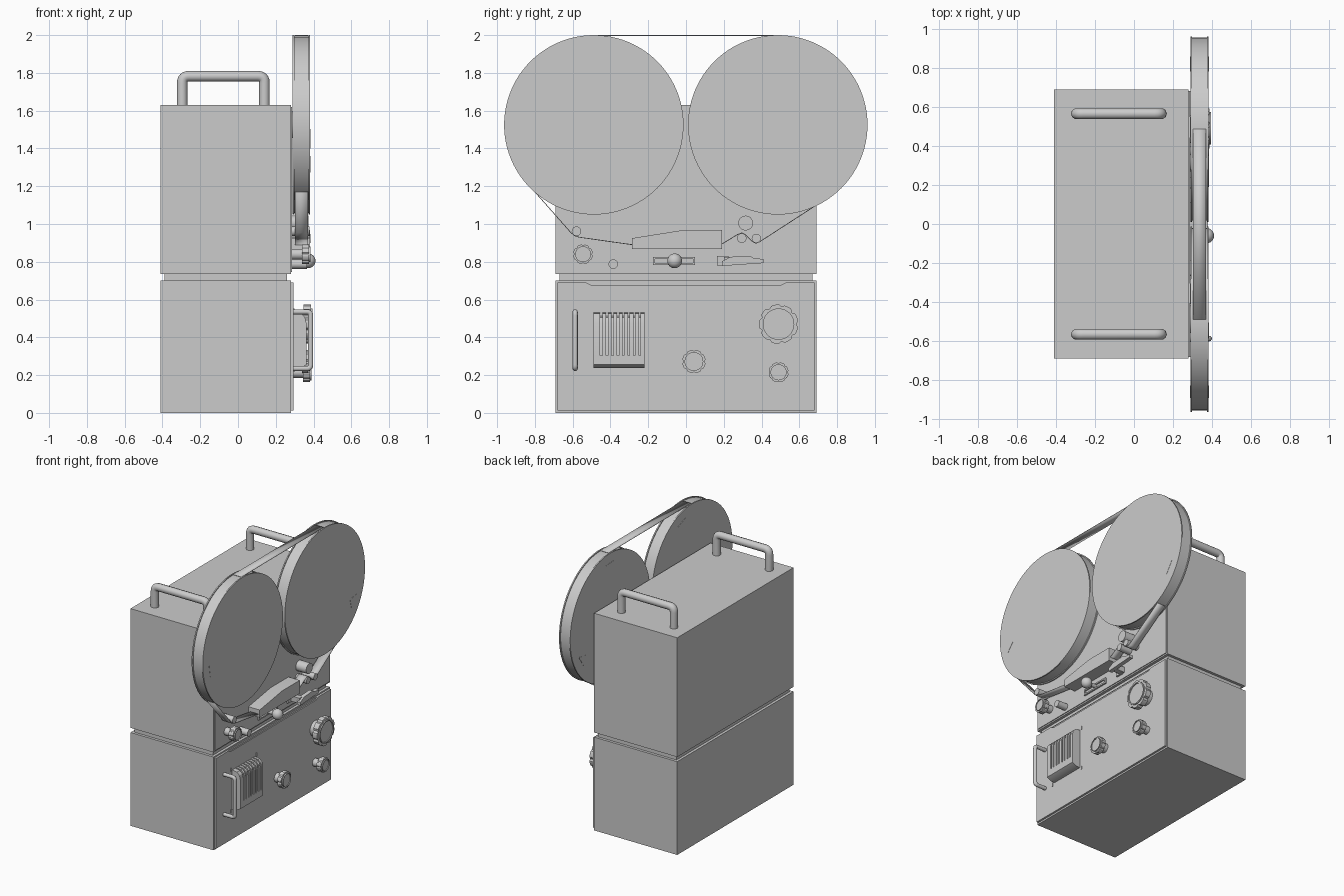
import bpy, bmesh
from math import sin, cos, pi, radians
from mathutils import Vector

if "Cube" in bpy.data.objects:
    bpy.data.objects.remove(bpy.data.objects["Cube"])


def finish(name, bm, smooth=True):
    bmesh.ops.recalc_face_normals(bm, faces=bm.faces)
    me = bpy.data.meshes.new(name)
    bm.to_mesh(me)
    bm.free()
    if smooth:
        me.shade_smooth()
        me.set_sharp_from_angle(angle=radians(30))
    ob = bpy.data.objects.new(name, me)
    bpy.context.collection.objects.link(ob)
    return ob


def prism(name, pts, a, b, axis='x', recess=None):
    """Extrude a profile: (y, z) points along x, or (x, z) points along y."""
    bm = bmesh.new()
    place = (lambda p, d: (d, p[0], p[1])) if axis == 'x' else (lambda p, d: (p[0], d, p[1]))
    lo = [bm.verts.new(place(p, a)) for p in pts]
    hi = [bm.verts.new(place(p, b)) for p in pts]
    n = len(pts)
    bm.faces.new(lo)
    front = bm.faces.new(hi)
    for i in range(n):
        j = (i + 1) % n
        bm.faces.new((lo[i], lo[j], hi[j], hi[i]))
    bmesh.ops.recalc_face_normals(bm, faces=bm.faces)
    if recess:
        bmesh.ops.inset_individual(bm, faces=[front], thickness=recess[0])
        r = bmesh.ops.extrude_face_region(bm, geom=[front])
        vs = [v for v in r['geom'] if isinstance(v, bmesh.types.BMVert)]
        bmesh.ops.translate(bm, verts=vs, vec=(-recess[1], 0, 0))
        if front.is_valid:
            bm.faces.remove(front)
    return finish(name, bm)


def rect(y0, y1, z0, z1):
    return [(y0, z0), (y1, z0), (y1, z1), (y0, z1)]


def box(name, x0, x1, y0, y1, z0, z1):
    return prism(name, rect(y0, y1, z0, z1), x0, x1)


def circle(y, z, r, n=32):
    return [(y + r * cos(2 * pi * i / n), z + r * sin(2 * pi * i / n)) for i in range(n)]


def disc(name, y, z, r, x0, x1, n=32, recess=None):
    return prism(name, circle(y, z, r, n), x0, x1, recess=recess)


def knob(name, y, z, r, x0, x1, lobes=8):
    n = lobes * 10
    pts = []
    for i in range(n):
        t = 2 * pi * i / n
        q = r * (1 - 0.10 * max(0, cos(lobes * t)) ** 2)
        pts.append((y + q * cos(t), z + q * sin(t)))
    mid = x1 - (x1 - x0) * 0.45
    disc(name + "_stem", y, z, r * 0.55, x0, mid + 0.004)
    prism(name + "_grip", pts, mid, x1 - 0.008)
    disc(name + "_cap", y, z, r * 0.80, x1 - 0.012, x1, 40, recess=(r * 0.08, 0.006))


def handle(name, pts, radius, corner):
    """Round bar along a path with filleted corners."""
    pts = [Vector(p) for p in pts]
    path = [pts[0]]
    for p, c, q in zip(pts, pts[1:], pts[2:]):
        a = c + (p - c).normalized() * corner
        b = c + (q - c).normalized() * corner
        for i in range(7):
            t = i / 6
            path.append(a * (1 - t) ** 2 + c * 2 * t * (1 - t) + b * t * t)
    path.append(pts[-1])
    cu = bpy.data.curves.new(name, 'CURVE')
    cu.dimensions = '3D'
    cu.bevel_depth = radius
    cu.bevel_resolution = 3
    cu.use_fill_caps = True
    sp = cu.splines.new('POLY')
    sp.points.add(len(path) - 1)
    for s, p in zip(sp.points, path):
        s.co = (*p, 1)
    bpy.context.collection.objects.link(bpy.data.objects.new(name, cu))


def tape(name, pts):
    bm = bmesh.new()
    rows = [[bm.verts.new((x, y, z)) for x in (0.302, 0.37)] for y, z in pts]
    for a, b in zip(rows, rows[1:]):
        bm.faces.new((a[0], a[1], b[1], b[0]))
    m = finish(name, bm).modifiers.new("thickness", 'SOLIDIFY')
    m.thickness, m.offset = 0.004, 0


# Cabinets, recessed neck and face panels
box("lower_cabinet", -0.41, 0.28, -0.69, 0.69, 0, 0.70)
box("neck", -0.39, 0.26, -0.67, 0.67, 0.69, 0.745)
box("upper_cabinet", -0.41, 0.28, -0.69, 0.69, 0.735, 1.63)
box("upper_panel", 0.275, 0.286, -0.68, 0.68, 0.745, 1.62)
box("lower_panel_backing", 0.275, 0.287, -0.68, 0.68, 0.012, 0.69)
prism("lower_panel", [(-0.68, 0.012), (0.68, 0.012), (0.68, 0.69), (0.53, 0.69), (0.50, 0.675),
                      (-0.50, 0.675), (-0.53, 0.69), (-0.68, 0.69)], 0.28, 0.295)

# Carrying handles on top
for side, y in (("left", -0.565), ("right", 0.565)):
    handle("carry_handle_" + side, [(-0.295, y, 1.62), (-0.295, y, 1.782),
                                    (0.14, y, 1.782), (0.14, y, 1.62)], 0.028, 0.035)

# Reels with two flanges, tape pack, hub and small triangular marks
for side, y, turn in (("left", -0.488, 191), ("right", 0.486, -31)):
    z, r = 1.525, 0.475
    disc("reel_hub_" + side, y, z, 0.07, 0.28, 0.30)
    disc("reel_back_flange_" + side, y, z, r, 0.289, 0.298, 96)
    disc("reel_tape_pack_" + side, y, z, r - 0.007, 0.296, 0.375, 96)
    disc("reel_front_flange_" + side, y, z, r, 0.373, 0.382, 96)
    for k in range(3):
        t = radians(turn + 120 * k)
        tri = [(y + a * cos(t) - b * sin(t), z + a * sin(t) + b * cos(t))
               for a, b in ((0.40, -0.055), (0.405, 0.05), (0.345, 0.0))]
        if k == 0:
            prism("reel_mark_front_" + side, tri, 0.381, 0.3835)
        prism("reel_mark_back_%s_%d" % (side, k), tri, 0.2875, 0.290)

# Tape runs
tape("tape_top", [(-0.488, 1.998), (0.486, 1.998)])
tape("tape_left", [(-0.80, 1.17), (-0.61, 0.955), (-0.59, 0.938), (-0.565, 0.93), (-0.26, 0.887)])
tape("tape_right", [(0.17, 0.89), (0.20, 0.90), (0.272, 0.944), (0.295, 0.953), (0.315, 0.944),
                    (0.35, 0.908), (0.37, 0.898), (0.39, 0.906), (0.69, 1.10)])

# Head cover, guide rollers and pinch roller
prism("head_cover", [(-0.285, 0.868), (0.19, 0.868), (0.19, 0.967), (-0.02, 0.967),
                     (-0.285, 0.925)], 0.28, 0.38)
for i, (y, z, r, x) in enumerate(((-0.58, 0.962, 0.025, 0.378), (0.295, 0.925, 0.025, 0.378),
                                  (0.372, 0.924, 0.024, 0.385), (0.316, 1.005, 0.039, 0.372))):
    disc("tape_roller_%d" % i, y, z, r, 0.28, x)

# Upper deck controls
knob("deck_knob", -0.545, 0.84, 0.052, 0.28, 0.385)
disc("deck_button", -0.385, 0.788, 0.025, 0.28, 0.365)
prism("slider_plate", rect(-0.175, 0.048, 0.783, 0.826), 0.28, 0.298, recess=(0.015, 0.01))
disc("slider_stem", -0.06, 0.805, 0.014, 0.28, 0.38, 16)
bm = bmesh.new()
bmesh.ops.create_uvsphere(bm, u_segments=24, v_segments=16, radius=0.039)
bmesh.ops.translate(bm, verts=bm.verts, vec=(0.371, -0.06, 0.805))
finish("slider_ball", bm)
box("lever_base", 0.28, 0.30, 0.165, 0.225, 0.78, 0.83)
box("lever_post", 0.28, 0.37, 0.20, 0.24, 0.785, 0.825)
prism("lever_arm", [(0.19, 0.778), (0.41, 0.793), (0.41, 0.815), (0.36, 0.818), (0.34, 0.832),
                    (0.235, 0.826), (0.19, 0.802)], 0.355, 0.385)

# Lower panel knobs
knob("centre_knob", 0.042, 0.272, 0.062, 0.29, 0.378)
knob("large_knob", 0.49, 0.47, 0.104, 0.29, 0.395, 9)
knob("small_knob", 0.49, 0.215, 0.053, 0.29, 0.388)

# Side grab bar
handle("grab_bar", [(0.285, -0.587, 0.235), (0.385, -0.587, 0.235),
                    (0.385, -0.587, 0.535), (0.285, -0.587, 0.535)], 0.014, 0.02)

# Louvred vent: recessed core, chin, cheeks and ribs
core = [(0.29, 0.25), (0.345, 0.25), (0.345, 0.475), (0.33, 0.505), (0.29, 0.515)]
shell = [(0.29, 0.30), (0.362, 0.30), (0.362, 0.475), (0.355, 0.505), (0.335, 0.525), (0.29, 0.532)]
prism("vent_core", core, -0.488, -0.222, 'y')
prism("vent_chin", [(0.29, 0.237), (0.325, 0.237), (0.362, 0.255), (0.362, 0.305), (0.29, 0.305)],
      -0.49, -0.22, 'y')
for i in range(7):
    y = -0.443 + i * 0.029
    prism("vent_rib_%d" % i, shell, y, y + 0.019, 'y')
prism("vent_cheek_left", shell, -0.49, -0.454, 'y')
prism("vent_cheek_right", shell, -0.240, -0.22, 'y')
for i, (y, z) in enumerate(((-0.508, 0.54), (-0.202, 0.54), (-0.508, 0.228), (-0.202, 0.228))):
    box("vent_clip_%d" % i, 0.29, 0.30, y - 0.003, y + 0.003, z - 0.012, z + 0.012)
